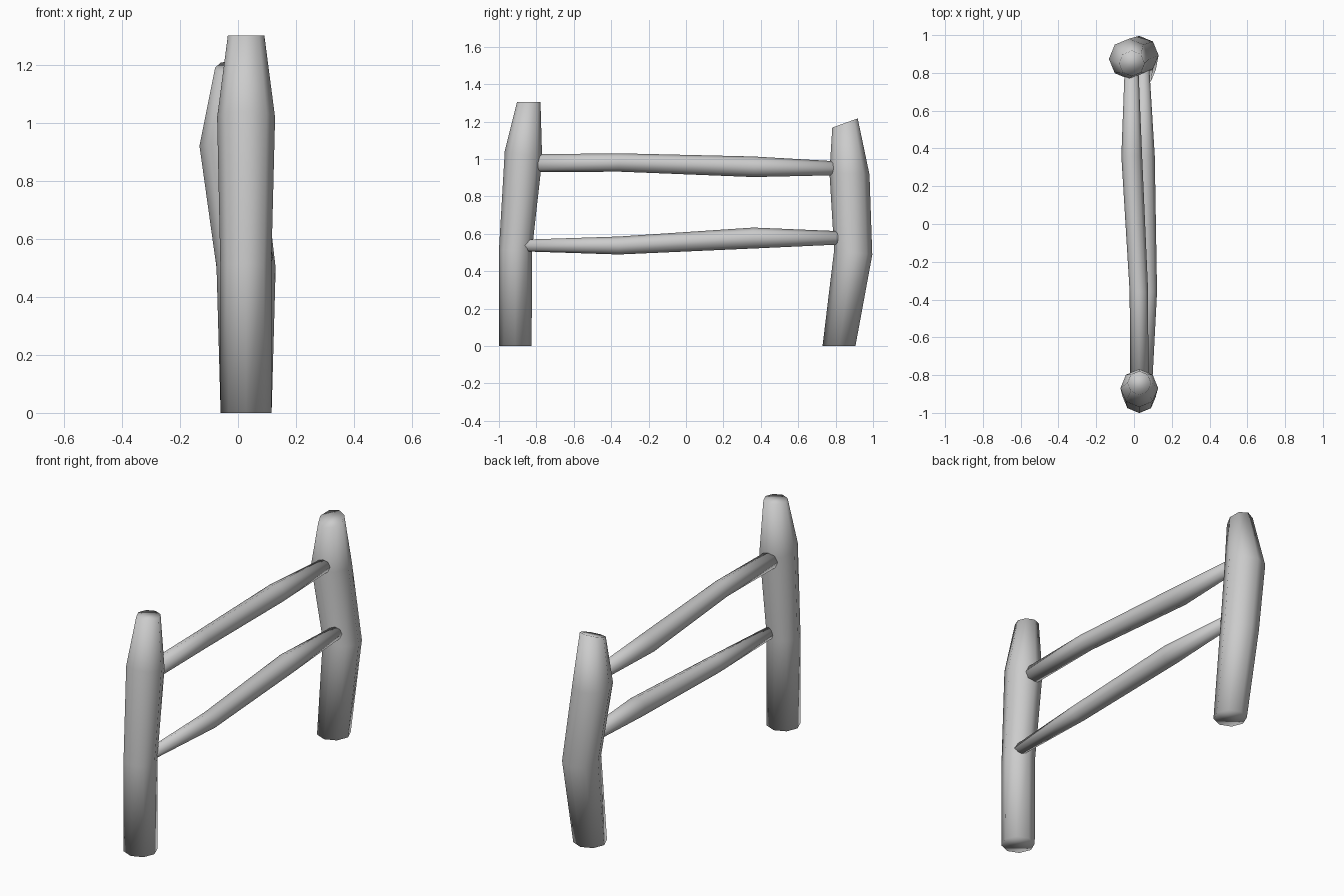
import bpy, bmesh, math
from mathutils import Vector

if "Cube" in bpy.data.objects:
    bpy.data.objects.remove(bpy.data.objects["Cube"])

SIDES = 8


def make_log(name, rings, along):
    """Loft octagonal rings (x, y, z, radius, slope) along 'z' or 'y'."""
    bm = bmesh.new()
    loops = []
    for x, y, z, r, slope in rings:
        loop = []
        for i in range(SIDES):
            a = 2 * math.pi * i / SIDES
            u, v = r * math.cos(a), r * math.sin(a)
            off = Vector((u, v, slope * v)) if along == 'z' else Vector((u, slope * v, v))
            loop.append(bm.verts.new(Vector((x, y, z)) + off))
        loops.append(loop)
    for a, b in zip(loops, loops[1:]):
        for i in range(SIDES):
            j = (i + 1) % SIDES
            bm.faces.new((a[i], a[j], b[j], b[i]))
    bm.faces.new(loops[0][::-1])
    bm.faces.new(loops[-1])
    bmesh.ops.recalc_face_normals(bm, faces=bm.faces[:])
    for f in bm.faces:
        f.smooth = True
    mesh = bpy.data.meshes.new(name)
    bm.to_mesh(mesh)
    bm.free()
    ob = bpy.data.objects.new(name, mesh)
    bpy.context.collection.objects.link(ob)
    return ob


# Upright posts
make_log("front_post", [
    (0.028, -0.913, 0.0, 0.088, 0),
    (0.027, -0.912, 0.51, 0.088, -0.04),
    (0.028, -0.869, 1.02, 0.100, -0.22),
    (0.028, -0.841, 1.303, 0.063, 0)], 'z')
make_log("back_post", [
    (0.028, 0.818, 0.0, 0.088, 0),
    (0.028, 0.894, 0.50, 0.102, -0.12),
    (-0.026, 0.874, 0.922, 0.107, -0.05),
    (-0.011, 0.850, 1.192, 0.068, 0.36)], 'z')

# Cross rails, ends sunk into the posts
make_log("upper_rail", [
    (0.028, -0.87, 0.976, 0.048, 0),
    (0.026, -0.36, 0.981, 0.049, 0),
    (-0.012, 0.36, 0.958, 0.055, 0),
    (-0.013, 0.86, 0.949, 0.035, 0)], 'y')
make_log("lower_rail", [
    (0.064, -0.88, 0.537, 0.031, 0),
    (0.074, -0.36, 0.537, 0.048, 0),
    (0.054, 0.36, 0.577, 0.056, 0),
    (0.045, 0.86, 0.578, 0.034, 0)], 'y')
